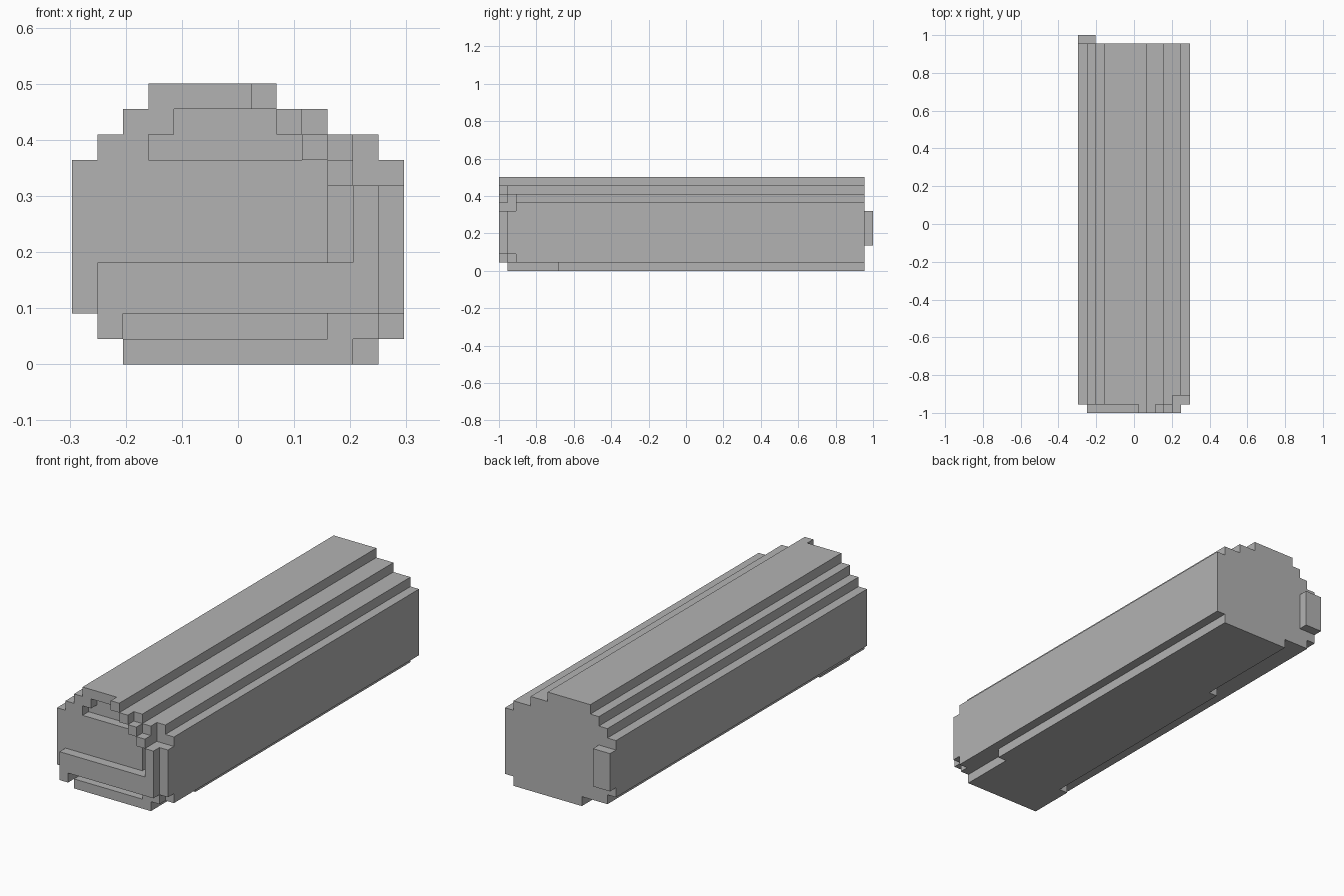
import bpy
import bmesh

if "Cube" in bpy.data.objects:
    bpy.data.objects.remove(bpy.data.objects["Cube"], do_unlink=True)

U = 2 / 44                    # size of one block
WIDE, LONG = 13, 44           # overall size in blocks

grey = bpy.data.materials.new("plain grey")
grey.use_nodes = True
grey.diffuse_color = (0.45, 0.45, 0.45, 1)
grey.node_tree.nodes["Principled BSDF"].inputs["Base Color"].default_value = (0.45, 0.45, 0.45, 1)


def place(i, j, k):
    """Block coordinates to model coordinates."""
    return ((i - WIDE / 2) * U, (j - LONG / 2) * U, k * U)


def prism(name, outline, front, back):
    """Extrude an outline of (i, k) block corners along the length."""
    bm = bmesh.new()
    face = bm.faces.new([bm.verts.new(place(i, front, k)) for i, k in outline])
    grown = bmesh.ops.extrude_face_region(bm, geom=[face])
    verts = [g for g in grown["geom"] if isinstance(g, bmesh.types.BMVert)]
    bmesh.ops.translate(bm, verts=verts, vec=(0, (back - front) * U, 0))
    bmesh.ops.recalc_face_normals(bm, faces=bm.faces)
    mesh = bpy.data.meshes.new(name)
    bm.to_mesh(mesh)
    bm.free()
    mesh.materials.append(grey)
    obj = bpy.data.objects.new(name, mesh)
    bpy.context.collection.objects.link(obj)
    return obj


def box(name, left, right, low, high, front, back):
    return prism(name, [(left, low), (right, low), (right, high), (left, high)], front, back)


def stepped(name, rows, front, back):
    """Extrude a stack of (left, right, low, high) rows as one stepped outline."""
    right_side = [p for l, r, a, b in rows for p in ((r, a), (r, b))]
    left_side = [p for l, r, a, b in reversed(rows) for p in ((l, b), (l, a))]
    outline = []
    for p in right_side + left_side:
        if not outline or outline[-1] != p:
            outline.append(p)
    return prism(name, outline, front, back)


# Long body with stepped top
stepped("body", [(1, 13, 1, 2), (0, 13, 2, 8), (1, 12, 8, 9),
                 (2, 10, 9, 10), (3, 8, 10, 11)], 2, 43)

# Base, narrowing towards the back on one side
box("base_front", 2, 11, 0, 1, 1, 6)
box("base_front_step", 3, 11, 0, 1, 6, 7)
box("base_middle", 3, 12, 0, 1, 7, 31)
box("base_back", 4, 12, 0, 1, 31, 43)

# Front wall, one block thick
box("front_wall", 0, 10, 2, 8, 1, 2)
box("wall_foot_small", 1, 2, 1, 2, 1, 2)
box("wall_foot_wide", 10, 12, 1, 2, 1, 2)
box("slot_bottom", 10, 11, 2, 4, 1, 2)
box("wall_side", 11, 13, 2, 7, 1, 2)

# Rim around the upper recess
stepped("rim_small_side", [(1, 3, 8, 9), (2, 4, 9, 10)], 1, 2)
stepped("rim_wide_side", [(9, 11, 8, 9), (8, 10, 9, 10)], 1, 2)
box("rim_top", 3, 8, 10, 11, 1, 2)

# Raised lip with its foot and post
prism("front_lip", [(1, 1), (2, 1), (2, 2), (12, 2), (12, 7), (11, 7),
                    (11, 4), (1, 4)], 0, 1)

# Diagonal run of raised blocks from the post to the top
for n in range(4):
    depth = 2 if n == 0 else 1
    box(f"raised_block_{n + 1}", 10 - n, 11 - n, 7 + n, 8 + n, 0, depth)

# Small block on the back
box("back_block", 0, 2, 3, 7, 43, 44)
